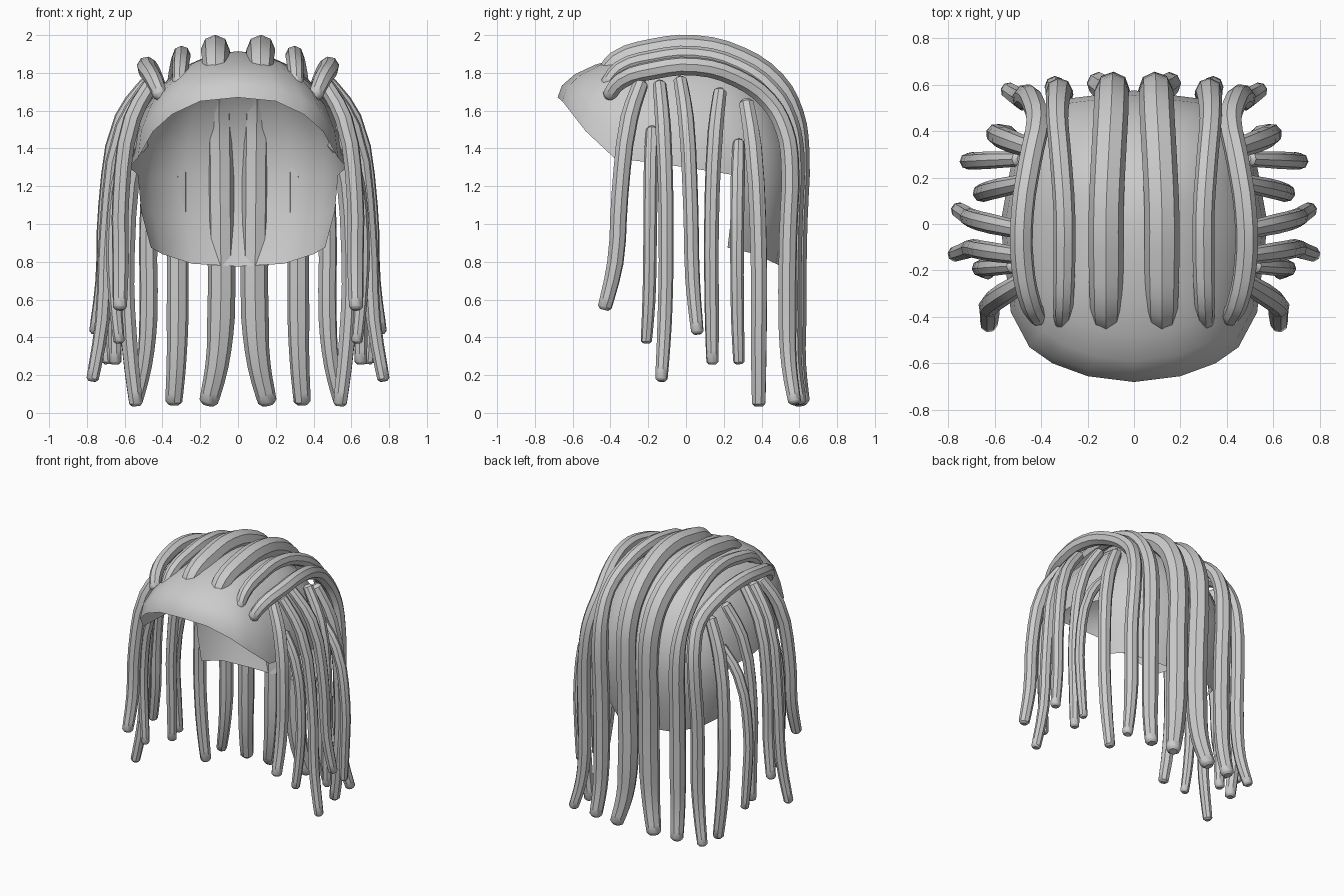
import bpy, bmesh, math
from mathutils import Vector

if "Cube" in bpy.data.objects:
    bpy.data.objects.remove(bpy.data.objects["Cube"])

hair = bpy.data.materials.new("hair_grey")
hair.diffuse_color = (0.6, 0.6, 0.6, 1)
hair.use_nodes = True
hair.node_tree.nodes["Principled BSDF"].inputs["Base Color"].default_value = hair.diffuse_color


def finish(obj):
    obj.data.materials.clear()
    obj.data.materials.append(hair)
    bpy.ops.object.select_all(action='DESELECT')
    obj.select_set(True)
    bpy.context.view_layer.objects.active = obj
    bpy.ops.object.shade_smooth_by_angle(angle=math.radians(40))


def lock(name, pts, rad):
    """Tapered rope of hair through the points, rounded at both ends."""
    first = pts[0] + (pts[0] - pts[1]).normalized() * rad[0] * 0.5
    last = pts[-1] + (pts[-1] - pts[-2]).normalized() * rad[-1] * 0.4
    pts = [first] + pts + [last]
    rad = [rad[0] * 0.5] + rad + [rad[-1] * 0.6]
    cu = bpy.data.curves.new(name, 'CURVE')
    cu.dimensions = '3D'
    cu.bevel_depth = 1.0
    cu.bevel_resolution = 2
    cu.resolution_u = 3
    cu.use_fill_caps = True
    sp = cu.splines.new('BEZIER')
    sp.bezier_points.add(len(pts) - 1)
    for bp, p, r in zip(sp.bezier_points, pts, rad):
        bp.co, bp.radius = p, r
        bp.handle_left_type = bp.handle_right_type = 'AUTO'
    obj = bpy.data.objects.new(name, cu)
    bpy.context.collection.objects.link(obj)
    bpy.ops.object.select_all(action='DESELECT')
    obj.select_set(True)
    bpy.context.view_layer.objects.active = obj
    bpy.ops.object.convert(target='MESH')
    finish(bpy.context.object)


def lock_pair(name, pts, rad):
    for side, tag in ((1, "right"), (-1, "left")):
        lock(name + "_" + tag, [Vector((side * p[0], p[1], p[2])) for p in pts], rad)


# Scalp cap: half of its lower rim, from the brim to the middle of the back
TOP = 1.915
rim = [(0, -.68, 1.67), (.2, -.655, 1.65), (.35, -.6, 1.58), (.45, -.53, 1.49),
       (.53, -.38, 1.35), (.575, 0, 1.3), (.53, .25, 1.26), (.46, .42, 1.25),
       (.28, .54, 1.25), (0, .575, 1.25)]
full = rim + [(-x, y, z) for x, y, z in rim[-2:0:-1]]
n = len(full)
bm = bmesh.new()
apex = bm.verts.new((0, 0, TOP))
rings = []
for k in range(1, 7):
    s, c = math.sin(math.pi * k / 12), math.cos(math.pi * k / 12)
    rings.append([bm.verts.new((x * s, y * s, z + (TOP - z) * c)) for x, y, z in full])
for i in range(n):
    j = (i + 1) % n
    bm.faces.new((apex, rings[0][i], rings[0][j]))
    for up, low in zip(rings, rings[1:]):
        bm.faces.new((up[i], low[i], low[j], up[j]))

# Nape flap: the back of the rim drawn down and in, lowest in the middle
upper = rings[-1][6:13]
for t in (0.5, 1.0):
    row = []
    for v, p in zip(rings[-1][6:13], full[6:13]):
        u = abs(p[0]) / .53
        shrink = 1 - 0.13 * t * t
        row.append(bm.verts.new((p[0] * shrink, p[1] * (1 - 0.12 * t * t),
                                 p[2] + t * (.775 + .1 * u ** 3 - p[2]))))
    for i in range(6):
        bm.faces.new((upper[i], row[i], row[i + 1], upper[i + 1]))
    upper = row
bmesh.ops.recalc_face_normals(bm, faces=bm.faces)
me = bpy.data.meshes.new("scalp_cap")
bm.to_mesh(me)
bm.free()
cap = bpy.data.objects.new("scalp_cap", me)
bpy.context.collection.objects.link(cap)
finish(cap)

# Crown locks: one arc over the head and down the back (y, z), reused per lock
arc = [(-.43, 1.77), (-.36, 1.85), (-.18, 1.905), (.05, 1.925), (.28, 1.865), (.46, 1.74),
       (.55, 1.58), (.58, 1.4), (.57, 1.0), (.565, .5), (.575, .25), (.605, .06)]
# name: x at front, top, nape, lower back, tip; lowering; depth scale; radius at top, back, tip
crown = {
    "inner": (.12, .12, .10, .09, .155, 0, 1, .075, .073, .05),
    "middle": (.31, .3, .33, .32, .34, .03, .98, .047, .058, .045),
    "outer": (.41, .48, .415, .475, .54, .09, .95, .05, .049, .035),
}
for name, (x0, x1, x2, x3, x4, drop, depth, r1, r2, r3) in crown.items():
    # spread the control values evenly enough along the arc
    xs = [x0, (x0 + x1) / 2, x1, x1, (x1 + x2) / 2, x2, (2 * x2 + x3) / 3,
          (x2 + 2 * x3) / 3, x3, x3, (2 * x3 + x4) / 3, x4]
    rs = [r1 * .75, r1 * .92] + [r1] * 4 + [(r1 + r2) / 2] + [r2] * 3 + [(r2 + r3) / 2, r3]
    pts = [(x, y * depth, z - drop * min(1, max(0, z - .3) / 1.4))
           for x, (y, z) in zip(xs, arc)]
    lock_pair("crown_lock_" + name, pts, rs)

# Side locks: root x, y, z; hanging x, y; tip x, y, z; radius
sides = [
    (.46, -.24, 1.74, .62, -.35, .625, -.43, .56, .046),
    (.52, -.18, 1.50, .66, -.19, .63, -.21, .38, .036),
    (.47, -.14, 1.74, .695, -.105, .77, -.13, .18, .04),
    (.47, -.03, 1.76, .70, .025, .755, .06, .43, .041),
    (.46, .18, 1.70, .65, .135, .65, .14, .27, .04),
    (.50, .28, 1.43, .71, .27, .69, .28, .27, .036),
    (.43, .32, 1.64, .59, .385, .54, .385, .05, .046),
]
for i, (x0, y0, z0, xm, ym, x1, y1, z1, r) in enumerate(sides):
    fall = z0 - z1
    pts = [(x0, y0, z0),
           (x0 + .62 * (xm - x0), y0 + .55 * (ym - y0), z0 - .12 * fall - .04),
           (xm, ym, z0 - .5 * fall),
           (xm + .3 * (x1 - xm), ym + .3 * (y1 - ym), z0 - .8 * fall),
           (x1, y1, z1)]
    lock_pair("side_lock_%d" % (i + 1), pts, [r * .9, r * 1.05, r, r * .97, r * .82])
